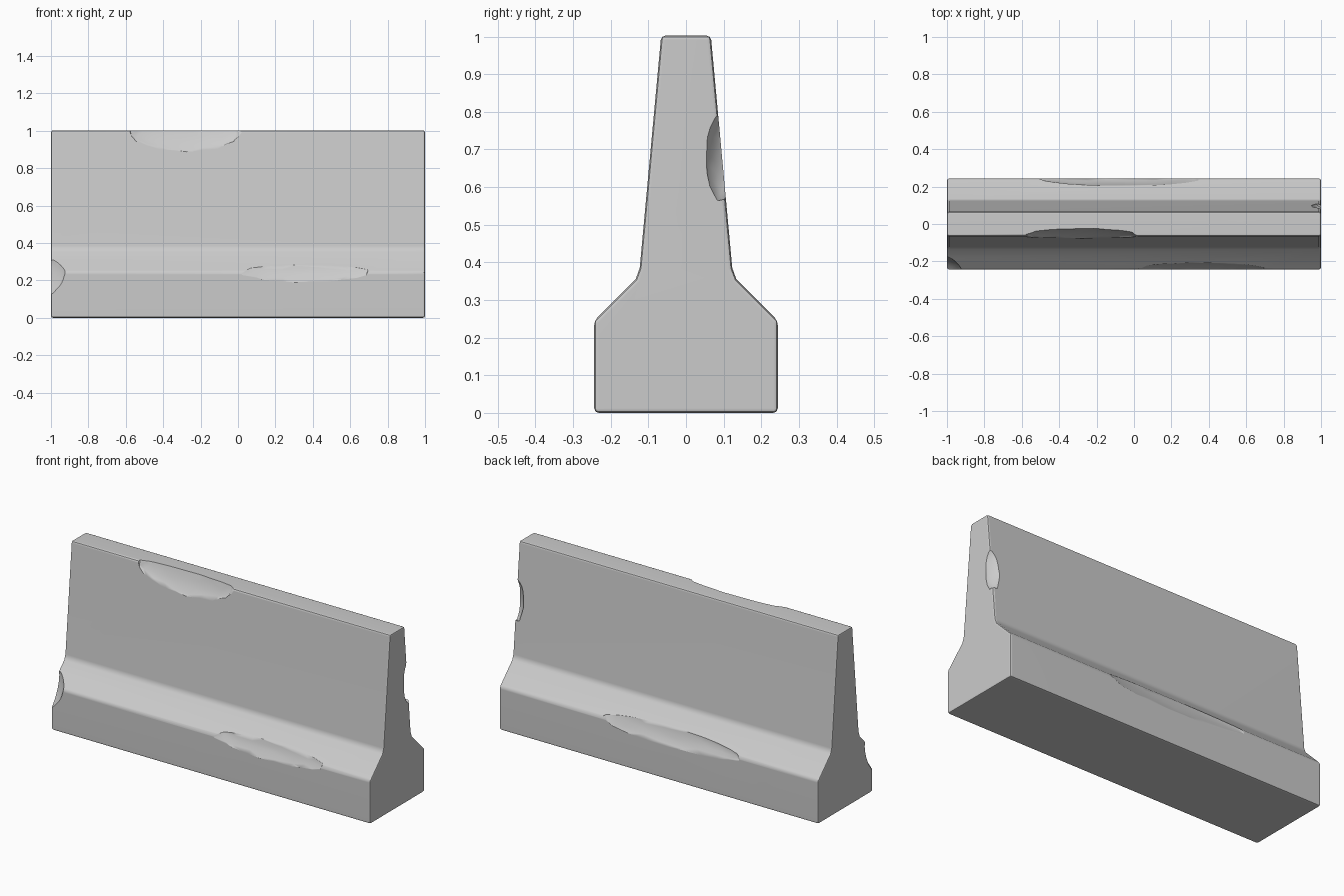
import bpy
import bmesh
import random
from mathutils import Matrix, Vector

random.seed(4)
if "Cube" in bpy.data.objects:
    bpy.data.objects.remove(bpy.data.objects["Cube"])

# Plain concrete colour
concrete = bpy.data.materials.new("concrete grey")
concrete.use_nodes = True
grey = (0.6, 0.6, 0.6, 1)
concrete.diffuse_color = grey
concrete.node_tree.nodes["Principled BSDF"].inputs["Base Color"].default_value = grey


def add_object(name, bm):
    mesh = bpy.data.meshes.new(name)
    bm.to_mesh(mesh)
    bm.free()
    mesh.materials.append(concrete)
    obj = bpy.data.objects.new(name, mesh)
    bpy.context.collection.objects.link(obj)
    return obj


def apply_modifier(obj, mod):
    bpy.context.view_layer.objects.active = obj
    bpy.ops.object.modifier_apply(modifier=mod.name)


# Barrier body: mirrored half profile swept along x
half = [(0.244, 0), (0.244, 0.245), (0.134, 0.355), (0.123, 0.385), (0.066, 1.003)]
profile = half + [(-y, z) for y, z in reversed(half)]
bm = bmesh.new()
face = bm.faces.new([bm.verts.new((-1, y, z)) for y, z in profile])
swept = bmesh.ops.extrude_face_region(bm, geom=[face])["geom"]
bmesh.ops.translate(bm, vec=(2, 0, 0),
                    verts=[g for g in swept if isinstance(g, bmesh.types.BMVert)])
bmesh.ops.recalc_face_normals(bm, faces=bm.faces)
barrier = add_object("concrete_barrier", bm)

bevel = barrier.modifiers.new("worn edges", "BEVEL")
bevel.width = 0.012
bevel.segments = 2
bevel.limit_method = "ANGLE"
bevel.angle_limit = 0.5
apply_modifier(barrier, bevel)


def chip(centre, normal, along, radii):
    """Break a shallow irregular scoop out of an edge; radii: along, across, deep."""
    n = Vector(normal).normalized()
    a = Vector(along)
    a = (a - n * a.dot(n)).normalized()
    axes = Matrix((a, n.cross(a), n)).transposed()
    bm = bmesh.new()
    bmesh.ops.create_icosphere(bm, subdivisions=3, radius=1)
    for v in bm.verts:
        local = v.co * random.uniform(0.94, 1.05)
        local = Vector([c * r for c, r in zip(local, radii)])
        v.co = Vector(centre) + axes @ local
    cutter = add_object("chip_cutter", bm)
    cutter.hide_render = True
    cut = barrier.modifiers.new("chip", "BOOLEAN")
    cut.operation = "DIFFERENCE"
    cut.solver = "EXACT"
    cut.object = cutter
    apply_modifier(barrier, cut)
    bpy.data.objects.remove(cutter)


X, Z = (1, 0, 0), (0, 0, 1)
# Top edge, front and back shoulders
chip((-0.28, -0.066, 1.0), (0, -0.95, 0.31), X, (0.31, 0.14, 0.04))
chip((0.36, -0.244, 0.245), (0, -0.92, 0.38), X, (0.34, 0.09, 0.025))
chip((-0.08, 0.244, 0.245), (0, 0.92, 0.38), X, (0.43, 0.09, 0.027))
# Front low corner and back upper corner
chip((-1, -0.235, 0.23), (-0.6, -0.8, 0.3), Z, (0.13, 0.1, 0.045))
chip((1, 0.097, 0.68), (0.6, 0.8, 0), Z, (0.12, 0.07, 0.038))

# Soft shading on chips, crisp main edges
bpy.ops.object.select_all(action="DESELECT")
barrier.select_set(True)
bpy.context.view_layer.objects.active = barrier
bpy.ops.object.shade_smooth_by_angle(angle=0.6)
weighted = barrier.modifiers.new("even shading", "WEIGHTED_NORMAL")
weighted.keep_sharp = True
